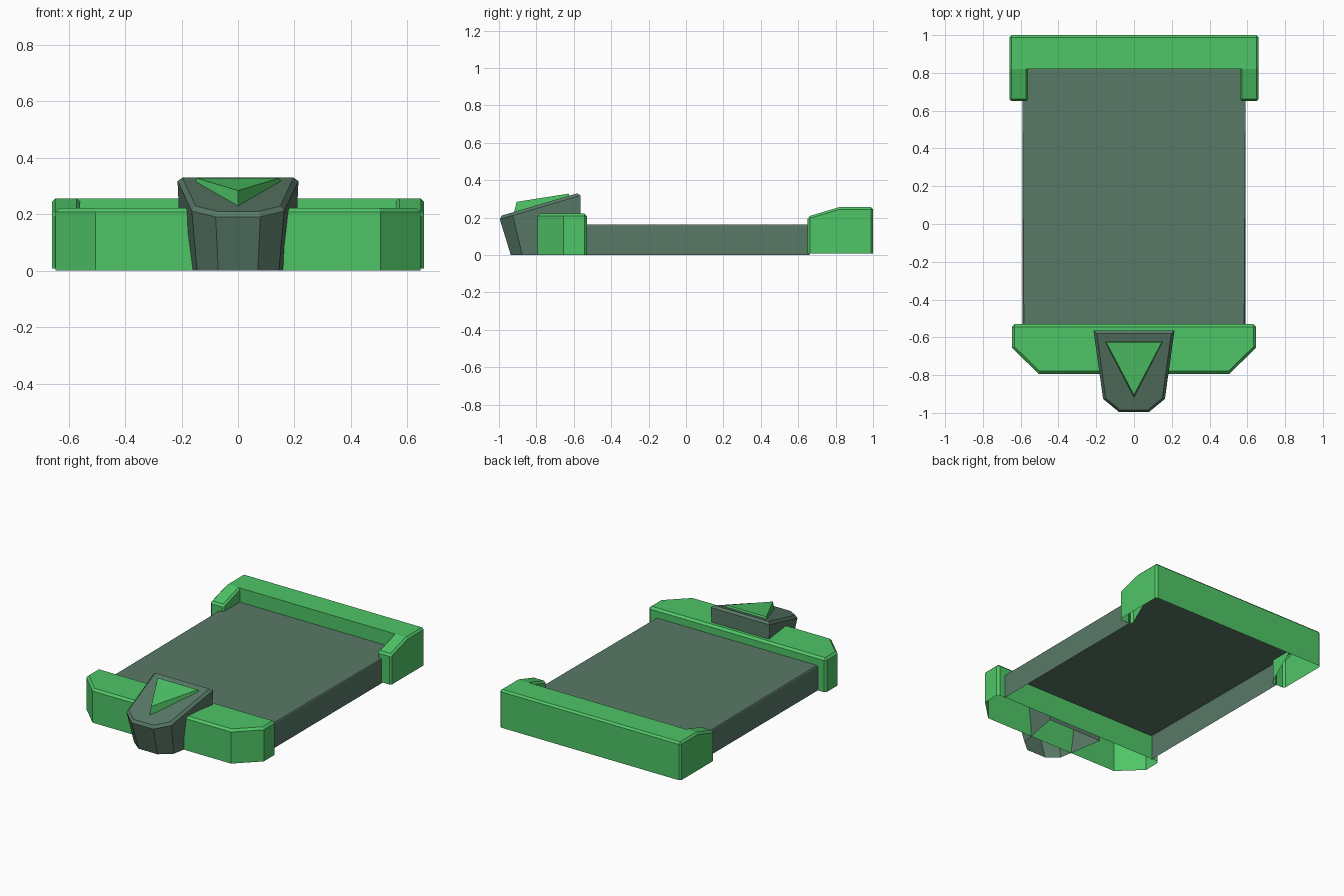
import bpy, bmesh

if "Cube" in bpy.data.objects:
    bpy.data.objects.remove(bpy.data.objects["Cube"])


def material(name, rgb):
    m = bpy.data.materials.new(name)
    m.diffuse_color = (*rgb, 1)
    m.use_nodes = True
    m.node_tree.nodes["Principled BSDF"].inputs["Base Color"].default_value = m.diffuse_color
    return m


GREEN = material("bright green", (0.078, 0.56, 0.135))
GREY = material("grey green", (0.098, 0.19, 0.135))


def shell(name, bottom, top, mat, bevel=0.0, corners=(), tops=None, skip=()):
    """Open-bottomed shell between two matching counter-clockwise outlines."""
    bm = bmesh.new()
    n = len(top)
    b = [bm.verts.new(p) for p in bottom]
    t = [bm.verts.new(p) for p in top]
    caps = [bm.faces.new([t[i] for i in f]) for f in (tops or [range(n)])]
    for i in range(n):
        if i not in skip:
            j = (i + 1) % n
            bm.faces.new((b[i], b[j], t[j], t[i]))
    for v in [v for v in bm.verts if not v.link_faces]:
        bm.verts.remove(v)
    if bevel:
        edges = [e for e in bm.edges if len(e.link_faces) == 2
                 and sum(f in caps for f in e.link_faces) == 1]
        edges += [bm.edges.get((b[i], t[i])) for i in corners]
        bmesh.ops.bevel(bm, geom=edges, offset=bevel, segments=1,
                        affect='EDGES', clamp_overlap=True)
    me = bpy.data.meshes.new(name)
    bm.to_mesh(me)
    bm.free()
    me.materials.append(mat)
    ob = bpy.data.objects.new(name, me)
    bpy.context.collection.objects.link(ob)
    return ob


def at(pts, z):
    return [(x, y, z) for x, y in pts]


def mirrored(half):
    """Right half from front to back -> full counter-clockwise outline."""
    return half + [(-x, *rest) for x, *rest in reversed(half)]


# Flat deck: top plate with two side walls
deck = mirrored([(0.59, -0.54), (0.59, 0.66), (0.59, 0.98)])
shell("deck", at(deck, 0), at(deck, 0.163), GREY, 0.007, skip=(1, 2, 3, 5))

# Back bar with two forward arms whose tops slope down
bar = [(-.66, .65), (-.56, .65), (-.56, .82), (.56, .82), (.56, .65),
       (.66, .65), (.66, .82), (.66, 1), (-.66, 1), (-.66, .82)]
low = [(x, y, 0.15 if i in (2, 3) else 0.008) for i, (x, y) in enumerate(bar)]
high = [(x, y, 0.205 if y < 0.7 else 0.256) for x, y in bar]
shell("back_bar", low, high, GREEN, 0.012, corners=(0, 1, 4, 5, 7, 8),
      tops=[(0, 1, 2, 9), (2, 3, 6, 7, 8, 9), (3, 4, 5, 6)])

# Front bar with cut corners
front = mirrored([(0.505, -0.793), (0.647, -0.655), (0.647, -0.53)])
shell("front_bar", at(front, 0), at(front, 0.222), GREEN, 0.014, corners=(2, 3))

# Sloped tab in the middle of the front bar
base = mirrored([(0.07, -0.937), (0.145, -0.875), (0.2, -0.565)])
rim = mirrored([(0.08, -1.0), (0.165, -0.93), (0.215, -0.565)])
shell("front_tab", at(base, 0),
      [(x, y, 0.334 + (y + 0.565) * 0.294) for x, y in rim], GREY, 0.016)

# Raised triangle on the tab
tri_low = [(0, -0.92, 0.225), (0.155, -0.62, 0.31), (-0.155, -0.62, 0.31)]
tri_high = [(0, -0.905, 0.284), (0.146, -0.628, 0.328), (-0.146, -0.628, 0.328)]
shell("triangle_marker", tri_low, tri_high, GREEN)
